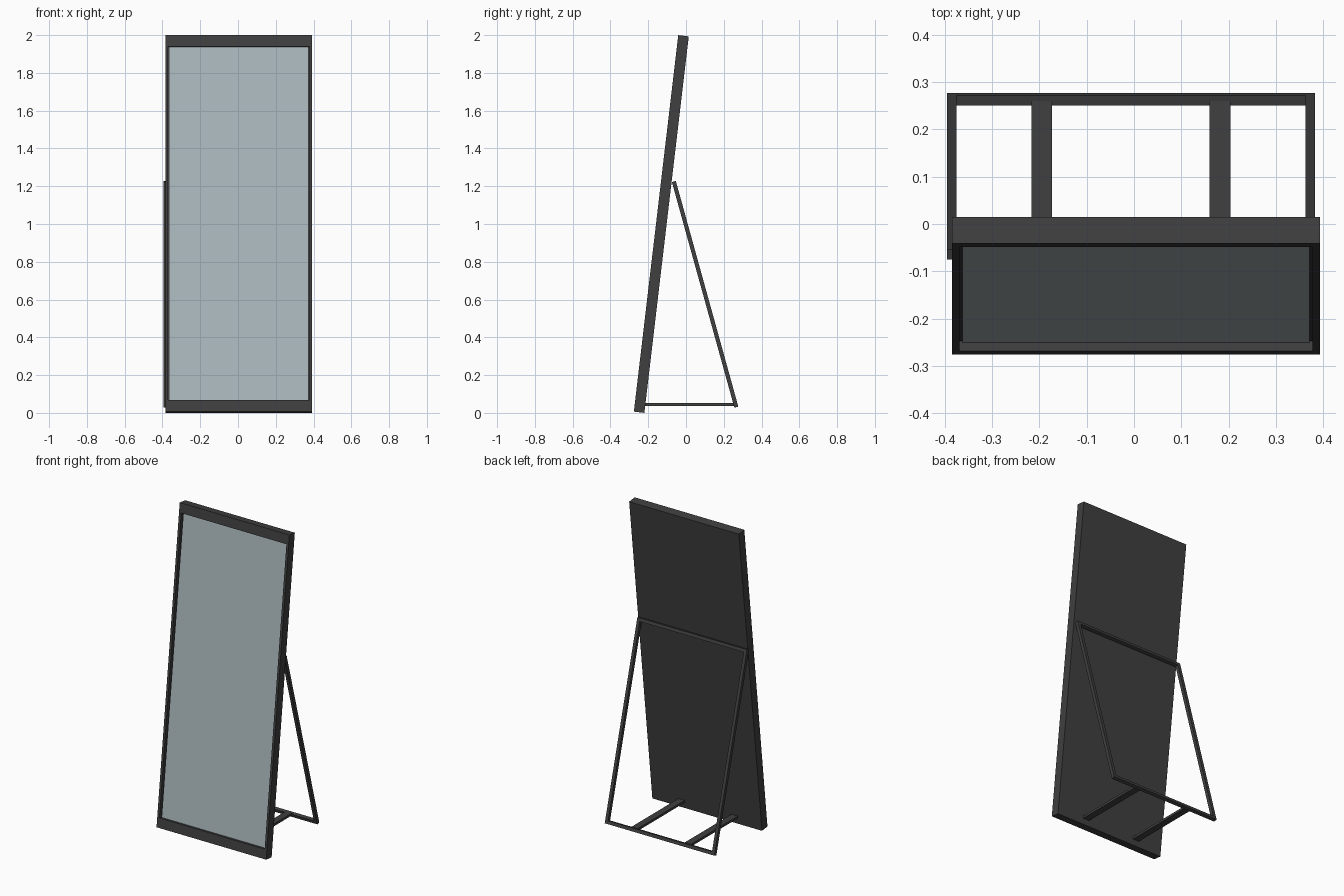
import bpy, bmesh, math
from mathutils import Matrix, Vector

cube = bpy.data.objects.get("Cube")
if cube:
    bpy.data.objects.remove(cube, do_unlink=True)


def material(name, rgb):
    m = bpy.data.materials.new(name)
    m.use_nodes = True
    m.diffuse_color = (*rgb, 1)
    m.node_tree.nodes["Principled BSDF"].inputs["Base Color"].default_value = (*rgb, 1)
    return m


charcoal = material("charcoal", (0.05, 0.05, 0.05))
glass = material("mirror_grey", (0.41, 0.48, 0.51))


def placement(origin, lean):
    return Matrix.Translation(origin) @ Matrix.Rotation(lean, 4, "X")


def add_box(bm, lo, hi):
    lo, hi = Vector(lo), Vector(hi)
    size = Matrix.Diagonal((*(hi - lo), 1))
    bmesh.ops.create_cube(bm, size=1, matrix=Matrix.Translation((lo + hi) / 2) @ size)


def finish(bm, name, mat, matrix):
    bmesh.ops.recalc_face_normals(bm, faces=bm.faces)
    mesh = bpy.data.meshes.new(name)
    bm.to_mesh(mesh)
    bm.free()
    mesh.materials.append(mat)
    obj = bpy.data.objects.new(name, mesh)
    obj.matrix_world = matrix
    bpy.context.collection.objects.link(obj)
    return obj


def box(name, lo, hi, mat, matrix):
    bm = bmesh.new()
    add_box(bm, lo, hi)
    return finish(bm, name, mat, matrix)


# Leaning panel: a slab whose front is inset and pushed in
half, height, thick = 0.389, 2.007, 0.056
side, end, recess = 0.022, 0.061, 0.022
panel = placement((0.004, -0.276, 0.0066), math.atan2(-0.235, 1.993))
bm = bmesh.new()
add_box(bm, (-half, 0, 0), (half, thick, height))
front = min(bm.faces, key=lambda f: f.calc_center_median().y)
bmesh.ops.inset_individual(bm, faces=[front], thickness=side)
for v in front.verts:
    v.co.z = end if v.co.z < height / 2 else height - end
bmesh.ops.inset_individual(bm, faces=[front], thickness=0)
for v in front.verts:
    v.co.y = recess
finish(bm, "mirror_frame", charcoal, panel)

# Mirror glass plate lying in the recess
box("mirror_glass", (side - half, recess - 0.004, end),
    (half - side, recess + 0.001, height - end), glass, panel)

# Rear stand: a rectangular frame leaning against the back
bar, depth, length = 0.02, 0.0215, 1.24
stand = placement((-0.006, 0.277, 0.033), math.atan2(0.331, 1.195))
for label, s in (("left", 1), ("right", -1)):
    xs = sorted((s * half, s * (half - bar)))
    box(f"stand_upright_{label}", (xs[0], -depth, 0), (xs[1], 0, length), charcoal, stand)
for label, z in (("lower", 0), ("upper", length - bar)):
    box(f"stand_rail_{label}", (bar - half, -depth, z),
        (half - bar, 0, z + bar), charcoal, stand)

# Flat struts joining the stand to the foot of the panel
for label, x in (("left", 0.182), ("right", -0.195)):
    box(f"floor_strut_{label}", (x - 0.022, -0.22, 0.037),
        (x + 0.022, 0.26, 0.052), charcoal, Matrix.Identity(4))
